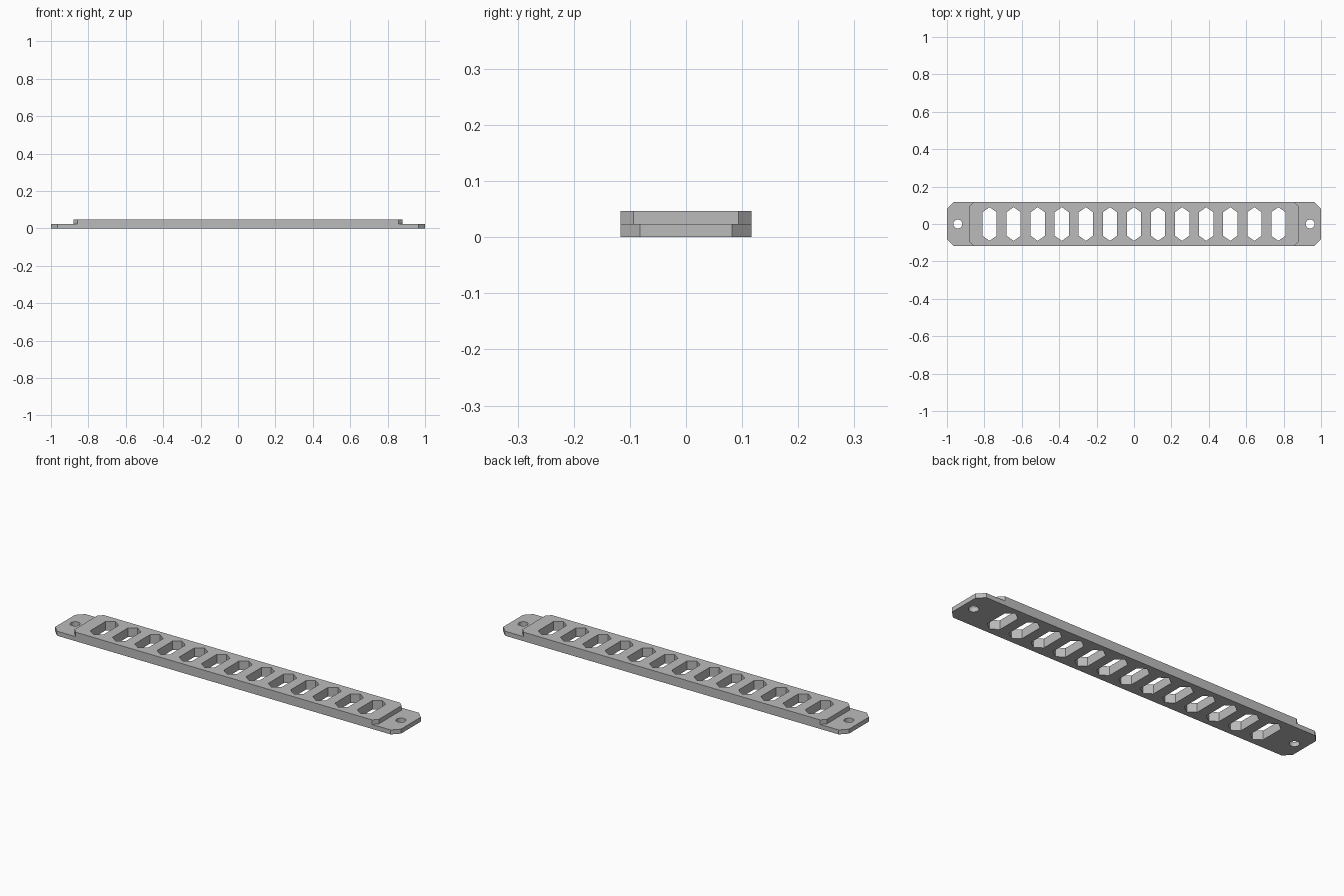
import bpy, bmesh, math

if "Cube" in bpy.data.objects:
    bpy.data.objects.remove(bpy.data.objects["Cube"])

LENGTH, WIDTH, HEIGHT, STEP = 1.0, 0.117, 0.047, 0.0235   # half length, half width
BODY_END, BODY_CHAMFER, TAB_CHAMFER = 0.88, 0.023, 0.035
SLOTS, PITCH = 13, 0.1287

grey = bpy.data.materials.new("plain grey")
grey.use_nodes = True
grey.diffuse_color = (0.5, 0.5, 0.5, 1)
grey.node_tree.nodes["Principled BSDF"].inputs["Base Color"].default_value = (0.5, 0.5, 0.5, 1)


def add_prism(bm, outline, low, high):
    """Extrude an outline straight up between two heights."""
    face = bm.faces.new([bm.verts.new((x, y, low)) for x, y in outline])
    top = bmesh.ops.extrude_face_region(bm, geom=[face])["geom"]
    bmesh.ops.translate(bm, vec=(0, 0, high - low),
                        verts=[v for v in top if isinstance(v, bmesh.types.BMVert)])


def finish(bm, name):
    bmesh.ops.recalc_face_normals(bm, faces=bm.faces)
    mesh = bpy.data.meshes.new(name)
    bm.to_mesh(mesh)
    bm.free()
    mesh.materials.append(grey)
    obj = bpy.data.objects.new(name, mesh)
    bpy.context.collection.objects.link(obj)
    return obj


# Bar with chamfered corners
l, w, c = LENGTH, WIDTH, TAB_CHAMFER
bm = bmesh.new()
add_prism(bm, [(l, c - w), (l, w - c), (l - c, w), (c - l, w),
               (-l, w - c), (-l, c - w), (c - l, -w), (l - c, -w)], 0, HEIGHT)
bar = finish(bm, "slotted_bar")

# Cutters: stepped ends, screw holes and pointed slots
bm = bmesh.new()
shoulder, out = WIDTH - BODY_CHAMFER, 0.1
for side in (-1, 1):
    notch = [(BODY_END, -shoulder), (BODY_END, shoulder),
             (BODY_END - out, shoulder + out), (1.2, shoulder + out),
             (1.2, -shoulder - out), (BODY_END - out, -shoulder - out)]
    add_prism(bm, [(side * x, y) for x, y in notch], STEP, 0.1)
end_cutter = finish(bm, "end_cutter")

bm = bmesh.new()
for side in (-1, 1):
    angles = [math.tau * i / 32 for i in range(32)]
    add_prism(bm, [(side * 0.942 + 0.024 * math.cos(a), 0.024 * math.sin(a))
                   for a in angles], -0.1, 0.1)
half, tip, bend = 0.038, 0.09, 0.063
for i in range(SLOTS):
    x = (i - (SLOTS - 1) / 2) * PITCH
    add_prism(bm, [(x, -tip), (x + half, -bend), (x + half, bend),
                   (x, tip), (x - half, bend), (x - half, -bend)], -0.1, 0.1)
hole_cutter = finish(bm, "hole_cutter")

for cutter in (end_cutter, hole_cutter):
    cut = bar.modifiers.new(cutter.name, "BOOLEAN")
    cut.operation, cut.solver, cut.object = "DIFFERENCE", "EXACT", cutter
    bpy.context.view_layer.objects.active = bar
    bpy.ops.object.modifier_apply(modifier=cut.name)
    bpy.data.objects.remove(cutter)

# Smooth hole walls, crisp edges elsewhere
bpy.ops.object.select_all(action="DESELECT")
bar.select_set(True)
bpy.ops.object.shade_smooth_by_angle(angle=math.radians(30))
